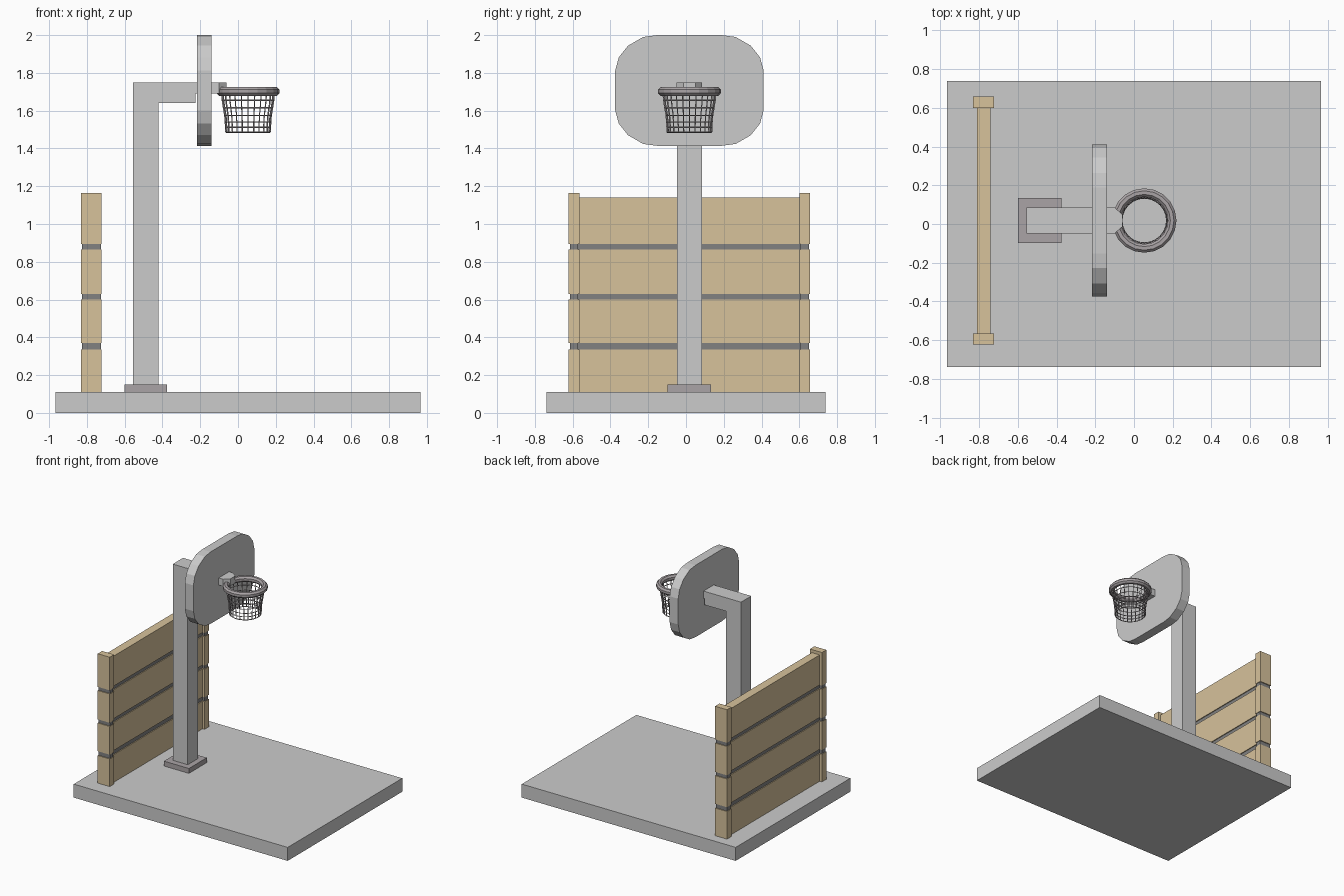
import bpy, bmesh
from math import cos, sin, pi
from mathutils import Vector

if "Cube" in bpy.data.objects:
    bpy.data.objects.remove(bpy.data.objects["Cube"])


def material(name, rgb):
    m = bpy.data.materials.new(name)
    m.diffuse_color = (*rgb, 1)
    m.use_nodes = True
    m.node_tree.nodes["Principled BSDF"].inputs["Base Color"].default_value = m.diffuse_color
    return m


LIGHT = material("light_grey", (0.80, 0.78, 0.78))
DARK = material("dark_grey", (0.40, 0.37, 0.38))
BLACK = material("gap_black", (0.22, 0.22, 0.22))
WOOD = material("wood", (0.68, 0.54, 0.33))
CY = 0.018  # y of the hoop's symmetry plane


def finish(name, bm, mat):
    bmesh.ops.recalc_face_normals(bm, faces=bm.faces)
    me = bpy.data.meshes.new(name)
    bm.to_mesh(me)
    bm.free()
    ob = bpy.data.objects.new(name, me)
    me.materials.append(mat)
    bpy.context.collection.objects.link(ob)
    return ob


def prism(name, pts, direction, mat):
    """Extrude a flat outline along a vector."""
    bm = bmesh.new()
    face = bm.faces.new([bm.verts.new(p) for p in pts])
    ext = bmesh.ops.extrude_face_region(bm, geom=[face])
    verts = [v for v in ext["geom"] if isinstance(v, bmesh.types.BMVert)]
    bmesh.ops.translate(bm, verts=verts, vec=Vector(direction))
    return finish(name, bm, mat)


def box(name, x, y, z, mat):
    pts = [(x[0], y[0], z[0]), (x[1], y[0], z[0]), (x[1], y[1], z[0]), (x[0], y[1], z[0])]
    return prism(name, pts, (0, 0, z[1] - z[0]), mat)


def lathe(name, profile, centre, sides, mat, closed):
    """Spin an (r, z) profile around a vertical axis."""
    bm = bmesh.new()
    rings = [[bm.verts.new((centre[0] + r * cos(2 * pi * i / sides),
                            centre[1] + r * sin(2 * pi * i / sides), z))
              for i in range(sides)] for r, z in profile]
    n = len(rings)
    for j in range(n if closed else n - 1):
        a, b = rings[j], rings[(j + 1) % n]
        for i in range(sides):
            k = (i + 1) % sides
            bm.faces.new((a[i], a[k], b[k], b[i]))
    return finish(name, bm, mat)


# Ground slab
box("court_slab", (-0.965, 0.965), (-0.738, 0.738), (0, 0.11), LIGHT)

# Fence: four plank courses between end posts, dark core showing in the gaps
courses = [(0.11, 0.335), (0.37, 0.60), (0.63, 0.865), (0.895, 1.14)]
post_ends = {"near": (-0.622, -0.565), "far": (0.60, 0.657)}
for n, (lo, hi) in enumerate(courses, 1):
    box(f"fence_plank_{n}", (-0.81, -0.74), (-0.565, 0.60), (lo, hi), WOOD)
    for side, span in post_ends.items():
        top = 1.165 if n == 4 else hi
        box(f"fence_post_{side}_{n}", (-0.83, -0.722), span, (lo, top), WOOD)
for n in range(3):
    z = (courses[n][1], courses[n + 1][0])
    box(f"fence_gap_{n + 1}", (-0.803, -0.747), (-0.572, 0.607), z, BLACK)
    for side, (a, b) in post_ends.items():
        box(f"post_gap_{side}_{n + 1}", (-0.826, -0.726), (a + 0.007, b - 0.007), z, BLACK)

# Pole with arm, and its foot plate
box("pole_foot", (-0.60, -0.375), (CY - 0.115, CY + 0.115), (0.11, 0.15), DARK)
arm = [(-0.555, 0.15), (-0.42, 0.15), (-0.42, 1.64), (-0.225, 1.64),
       (-0.225, 1.69), (-0.21, 1.69), (-0.21, 1.75), (-0.555, 1.75)]
prism("pole_and_arm", [(x, CY - 0.066, z) for x, z in arm], (0, 0.132, 0), LIGHT)

# Backboard with faceted round corners
corner = [(0.17, 0.293), (0.245, 0.283), (0.325, 0.237), (0.374, 0.175), (0.393, 0.105)]
half = corner + [(y, -z) for y, z in reversed(corner)]
outline = half + [(-y, -z) for y, z in half]
prism("backboard", [(-0.217, CY + y, 1.707 + z) for y, z in outline], (0.077, 0, 0), LIGHT)

# Rim bracket, narrowing toward the hoop
plan = [(-0.145, -0.067), (-0.10, -0.067), (-0.06, -0.032),
        (-0.06, 0.032), (-0.10, 0.067), (-0.145, 0.067)]
prism("rim_bracket", [(x, CY + y, 1.69) for x, y in plan], (0, 0, 0.058), LIGHT)

# Hoop rim
hoop = (0.053, CY)
tube = [(0.144 + 0.024 * cos(pi / 8 + k * pi / 4), 1.702 + 0.025 * sin(pi / 8 + k * pi / 4))
        for k in range(8)]
lathe("hoop_rim", tube, hoop, 20, DARK, True)

# Net: tapering grid turned into cords
net = lathe("net", [(0.138, 1.69), (0.135, 1.655), (0.129, 1.615), (0.122, 1.575),
                    (0.119, 1.54), (0.118, 1.512), (0.117, 1.487)], hoop, 24, DARK, False)
cords = net.modifiers.new("cords", "WIREFRAME")
cords.thickness = 0.009
cords.use_even_offset = False
cords.use_boundary = True
